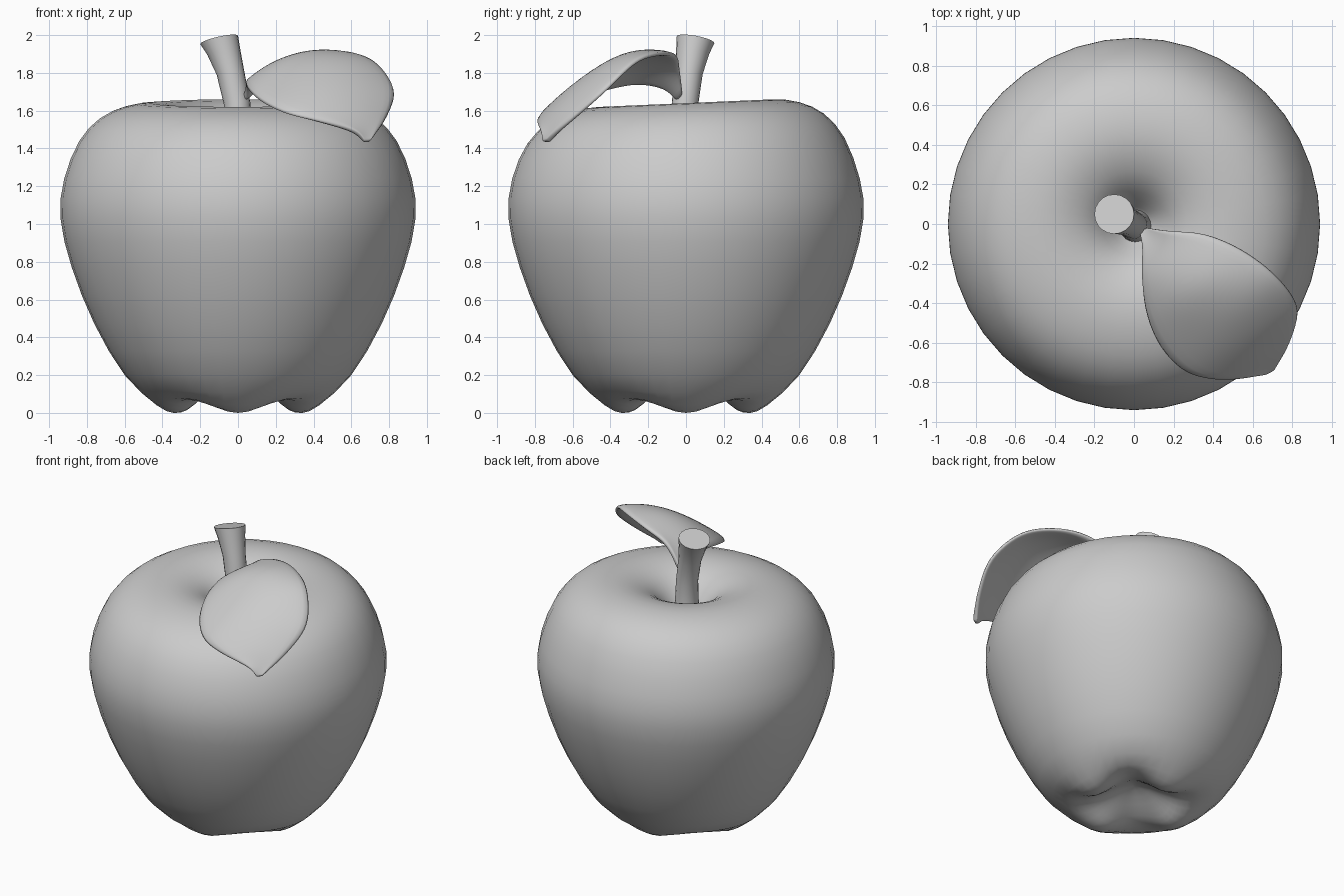
import bpy, math
from mathutils import Vector

if "Cube" in bpy.data.objects:
    bpy.data.objects.remove(bpy.data.objects["Cube"])

skin = bpy.data.materials.new("plain_grey")
skin.diffuse_color = (0.6, 0.6, 0.6, 1)
skin.use_nodes = True
skin.node_tree.nodes["Principled BSDF"].inputs["Base Color"].default_value = skin.diffuse_color


def make(name, verts, faces, angle=60):
    mesh = bpy.data.meshes.new(name)
    mesh.from_pydata(verts, [], faces)
    mesh.materials.append(skin)
    ob = bpy.data.objects.new(name, mesh)
    bpy.context.collection.objects.link(ob)
    bpy.ops.object.select_all(action='DESELECT')
    ob.select_set(True)
    bpy.context.view_layer.objects.active = ob
    bpy.ops.object.shade_smooth_by_angle(angle=math.radians(angle))
    return ob


def catmull(pts, steps):
    """Smooth curve through a list of points."""
    pts = [Vector(p) for p in pts]
    out = []
    for i in range(len(pts) - 1):
        a, b, c, d = pts[max(i - 1, 0)], pts[i], pts[i + 1], pts[min(i + 2, len(pts) - 1)]
        for k in range(steps):
            t = k / steps
            out.append(0.5 * (2 * b + (c - a) * t + (2 * a - 5 * b + 4 * c - d) * t * t
                              + (3 * b - a - 3 * c + d) * t ** 3))
    return out + [pts[-1]]


def loft(name, rings, angle=60):
    """Skin equal-length rings, from bottom to top, and cap both ends."""
    n = len(rings[0])
    verts = [v for r in rings for v in r]
    faces = [(j * n + i, j * n + (i + 1) % n, (j + 1) * n + (i + 1) % n, (j + 1) * n + i)
             for j in range(len(rings) - 1) for i in range(n)]
    faces += [tuple(reversed(range(n))), tuple(range(len(verts) - n, len(verts)))]
    return make(name, verts, faces, angle)


# Apple body: revolved profile with four feet below and a slightly tilted top
profile = [(0.01, 0.17), (0.1, 0.14), (0.2, 0.07), (0.27, 0.015), (0.34, 0.0), (0.43, 0.04),
           (0.6, 0.2), (0.76, 0.47), (0.88, 0.77), (0.94, 1.03), (0.92, 1.24), (0.84, 1.44),
           (0.73, 1.56), (0.6, 1.62), (0.46, 1.64), (0.33, 1.62), (0.21, 1.56), (0.12, 1.46),
           (0.06, 1.38), (0.01, 1.36)]
SEG = 40
rings = []
for p in catmull([(r, z, 0) for r, z in profile], 2):
    r, z = p.x, p.y
    foot = 0.075 * math.exp(-((r - 0.32) / 0.13) ** 2) if z < 0.4 else 0
    tilt = 0.045 * max(0, (z - 1.3) / 0.35)
    ring = []
    for i in range(SEG):
        a = 2 * math.pi * i / SEG
        x, y = r * math.cos(a), r * math.sin(a)
        ring.append((x, y, z + foot * (1 - math.cos(4 * a)) / 2 + tilt * y))
    rings.append(ring)
loft("apple_body", rings)

# Stem: leaning tube that flares to a slanted flat end
path = [(0.01, -0.01, 1.34, 0.085), (0.0, -0.01, 1.5, 0.075), (-0.005, -0.005, 1.64, 0.07),
        (-0.04, 0.015, 1.8, 0.073), (-0.075, 0.035, 1.91, 0.087), (-0.1, 0.05, 1.975, 0.1)]
rings = []
for j, (x, y, z, r) in enumerate(path):
    slope = 0.22 * j / (len(path) - 1)
    ring = []
    for i in range(20):
        a = 2 * math.pi * i / 20
        dx, dy = r * math.cos(a), r * math.sin(a)
        ring.append((x + dx, y + dy, z + slope * (dx - dy * 0.8)))
    rings.append(ring)
loft("stem", rings, 40)

# Leaf: left edge, midrib and right edge from stem to tip
left = [(0.03, -0.04, 1.66), (0.045, -0.12, 1.72), (0.04, -0.27, 1.74), (0.06, -0.45, 1.70),
        (0.13, -0.62, 1.64), (0.26, -0.75, 1.58), (0.43, -0.785, 1.54), (0.61, -0.765, 1.49),
        (0.665, -0.745, 1.435)]
rib = [(0.05, -0.03, 1.67), (0.12, -0.1, 1.78), (0.2, -0.2, 1.85), (0.32, -0.32, 1.88),
       (0.45, -0.45, 1.83), (0.55, -0.57, 1.73), (0.62, -0.67, 1.6), (0.67, -0.72, 1.49),
       (0.685, -0.74, 1.435)]
right = [(0.07, -0.02, 1.69), (0.18, -0.035, 1.83), (0.36, -0.05, 1.89), (0.55, -0.13, 1.90),
         (0.72, -0.26, 1.86), (0.83, -0.42, 1.71), (0.79, -0.58, 1.57), (0.73, -0.69, 1.48),
         (0.70, -0.73, 1.44)]
W = 8
rows = []
for l, m, r in zip(catmull(left, 3), catmull(rib, 3), catmull(right, 3)):
    row = []
    for k in range(W + 1):
        t = k / W
        row.append(l * (1 - t) * (1 - 2 * t) + m * 4 * t * (1 - t) + r * t * (2 * t - 1))
    rows.append(row)
n = W + 1
faces = [(j * n + i, (j + 1) * n + i, (j + 1) * n + i + 1, j * n + i + 1)
         for j in range(len(rows) - 1) for i in range(W)]
leaf = make("leaf", [v for row in rows for v in row], faces, 80)
solid = leaf.modifiers.new("thickness", 'SOLIDIFY')
solid.thickness = 0.03
solid.offset = 0
leaf.modifiers.new("rounding", 'SUBSURF').levels = 1
